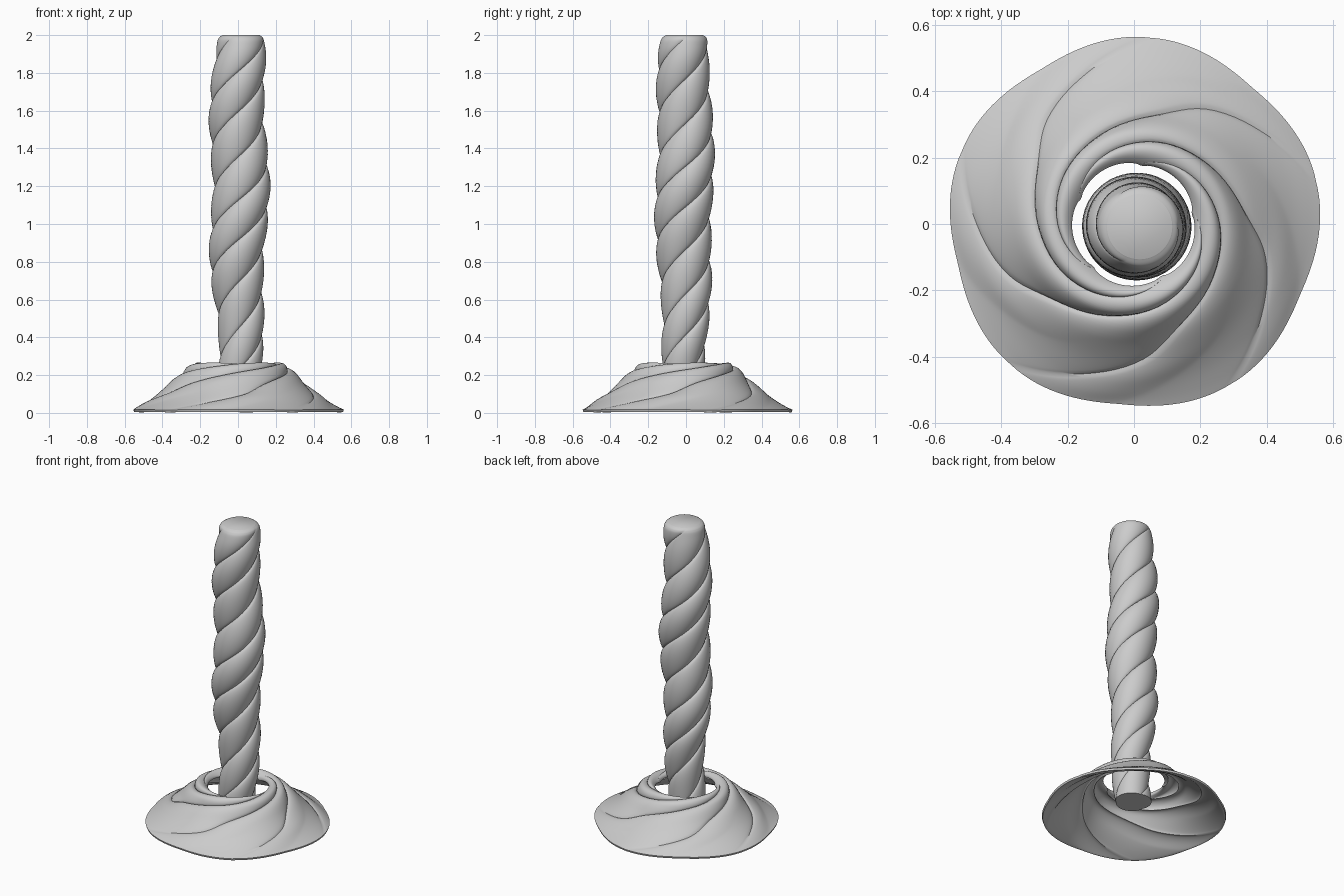
import bpy, bmesh
from math import sin, cos, pi, radians

if "Cube" in bpy.data.objects:
    bpy.data.objects.remove(bpy.data.objects["Cube"])


def spline(points, steps):
    """Catmull-Rom resampling of tuples of any length."""
    p = [points[0]] + list(points) + [points[-1]]
    out = []
    for k in range(1, len(p) - 2):
        for s in range(steps):
            t = s / steps
            out.append(tuple(
                0.5 * (2*b + (c-a)*t + (2*a-5*b+4*c-d)*t*t + (3*b-a-3*c+d)*t**3)
                for a, b, c, d in zip(p[k-1], p[k], p[k+1], p[k+2])))
    out.append(tuple(points[-1]))
    return out


def lobe(u):
    """Rounded strand section: 0 in the crease, 1 on the crown, slightly skewed."""
    u = (u % 1.0) ** 0.85
    return abs(sin(pi * u)) ** 0.6


def lofted(name, rings, closed=False):
    """Skin rings of points into a smooth-shaded object."""
    bm = bmesh.new()
    loops = [[bm.verts.new(c) for c in ring] for ring in rings]
    pairs = list(zip(loops, loops[1:]))
    if closed:
        pairs.append((loops[-1], loops[0]))
    for a, b in pairs:
        n = len(a)
        for i in range(n):
            bm.faces.new((a[i], a[(i+1) % n], b[(i+1) % n], b[i]))
    if not closed:
        bm.faces.new(loops[0])
        bm.faces.new(loops[-1])
    bmesh.ops.recalc_face_normals(bm, faces=bm.faces)
    me = bpy.data.meshes.new(name)
    bm.to_mesh(me)
    bm.free()
    ob = bpy.data.objects.new(name, me)
    bpy.context.collection.objects.link(ob)
    bpy.context.view_layer.objects.active = ob
    ob.select_set(True)
    bpy.ops.object.shade_smooth_by_angle(angle=radians(40))
    ob.select_set(False)
    return ob


# Twisted column: three strands, (radius, height, groove depth)
column = spline([(.112, .10, .012), (.118, .30, .02), (.127, .50, .025),
                 (.147, .80, .028), (.156, 1.2, .028), (.149, 1.6, .028),
                 (.140, 1.84, .024), (.129, 1.95, .012), (.118, 1.985, .004),
                 (.098, 2.0, 0)], 20)
N, STRANDS, PITCH = 96, 3, 0.675
rings = []
for r, z, depth in column:
    wave = 2 * pi * (z - 0.4) / 0.8
    cx, cy = 0.005 + 0.012 * cos(wave), -0.008 + 0.008 * sin(wave)
    turn = 2 * pi * (z - 1.53) / PITCH
    ring = []
    for i in range(N):
        rad = r - depth * (1 - lobe(i * STRANDS / N))
        a = 2 * pi * i / N + turn
        ring.append((cx + rad * cos(a), cy + rad * sin(a), min(z, 2.0)))
    rings.append(ring)
lofted("twisted_column", rings)

# Flared skirt: five spiral arms, (radius, height, twist in degrees, groove depth)
skirt = spline([(.560, .018, 0, .004), (.530, .036, 8, .008), (.480, .068, 23, .014),
                (.420, .112, 45, .020), (.350, .172, 66, .024), (.300, .217, 100, .024),
                (.265, .247, 140, .022), (.235, .264, 175, .018), (.210, .264, 200, .016),
                (.190, .248, 215, .014), (.188, .232, 210, .014),
                (.205, .226, 200, .014), (.235, .226, 175, .016), (.270, .204, 140, .018),
                (.320, .164, 85, .020), (.400, .100, 50, .018), (.480, .045, 23, .012),
                (.540, .010, 5, .006), (.556, .006, 0, .004)], 6)
M, ARMS = 150, 5
rings = []
for r, z, twist, depth in skirt:
    flat = min(1, max(0, (r - 0.35) / 0.2))
    ring = []
    for i in range(M):
        u = i * ARMS / M
        drop = depth * (1 - lobe(u))
        corner = 0.022 * flat * (abs(cos(pi * u)) ** 1.5 - 0.75)
        a = 2 * pi * i / M + radians(13 + twist)
        rad = r + corner - drop * 0.7
        ring.append((rad * cos(a), rad * sin(a), max(0.0, z - drop * 0.8)))
    rings.append(ring)
lofted("spiral_skirt", rings, closed=True)
